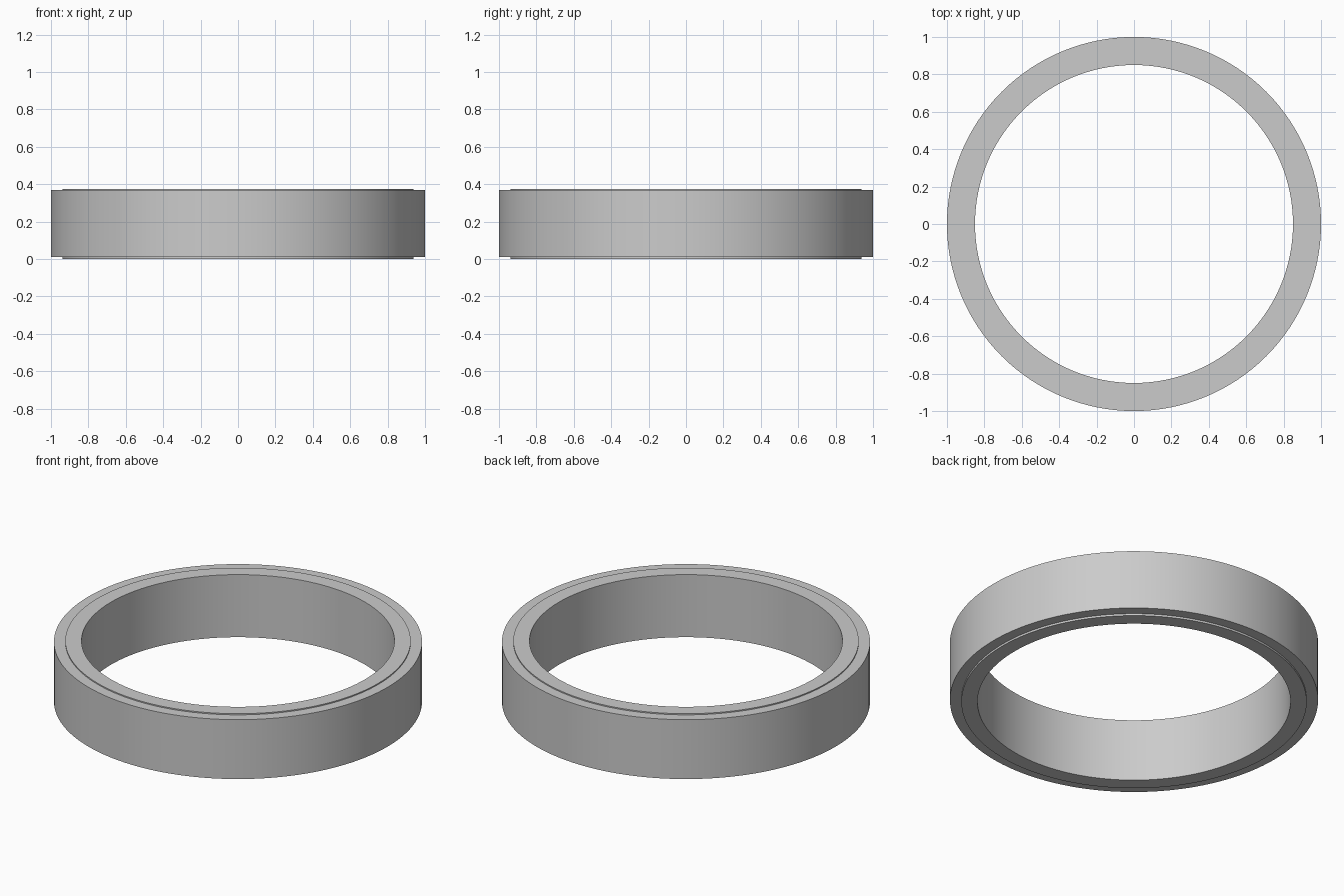
import bpy, bmesh
from math import cos, sin, tau

if "Cube" in bpy.data.objects:
    bpy.data.objects.remove(bpy.data.objects["Cube"])

SEGMENTS = 128
INNER, LIP, OUTER = 0.85, 0.938, 1.0
HEIGHT, STEP_LOW, STEP_HIGH = 0.375, 0.012, 0.368

# Cross-section of the band: (radius, height), lips raised on both rims
profile = [(INNER, 0), (LIP, 0), (LIP, STEP_LOW), (OUTER, STEP_LOW),
           (OUTER, STEP_HIGH), (LIP, STEP_HIGH), (LIP, HEIGHT), (INNER, HEIGHT)]

# Revolve the section around z
bm = bmesh.new()
rings = [[bm.verts.new((r * cos(tau * i / SEGMENTS), r * sin(tau * i / SEGMENTS), z))
          for r, z in profile] for i in range(SEGMENTS)]
n = len(profile)
for i in range(SEGMENTS):
    a, b = rings[i], rings[(i + 1) % SEGMENTS]
    for j in range(n):
        k = (j + 1) % n
        bm.faces.new((a[j], b[j], b[k], a[k]))
bmesh.ops.recalc_face_normals(bm, faces=bm.faces)
mesh = bpy.data.meshes.new("stepped_ring")
bm.to_mesh(mesh)
bm.free()

ring = bpy.data.objects.new("stepped_ring", mesh)
bpy.context.collection.objects.link(ring)

# Smooth walls, crisp rims
bpy.context.view_layer.objects.active = ring
ring.select_set(True)
bpy.ops.object.shade_smooth_by_angle()
